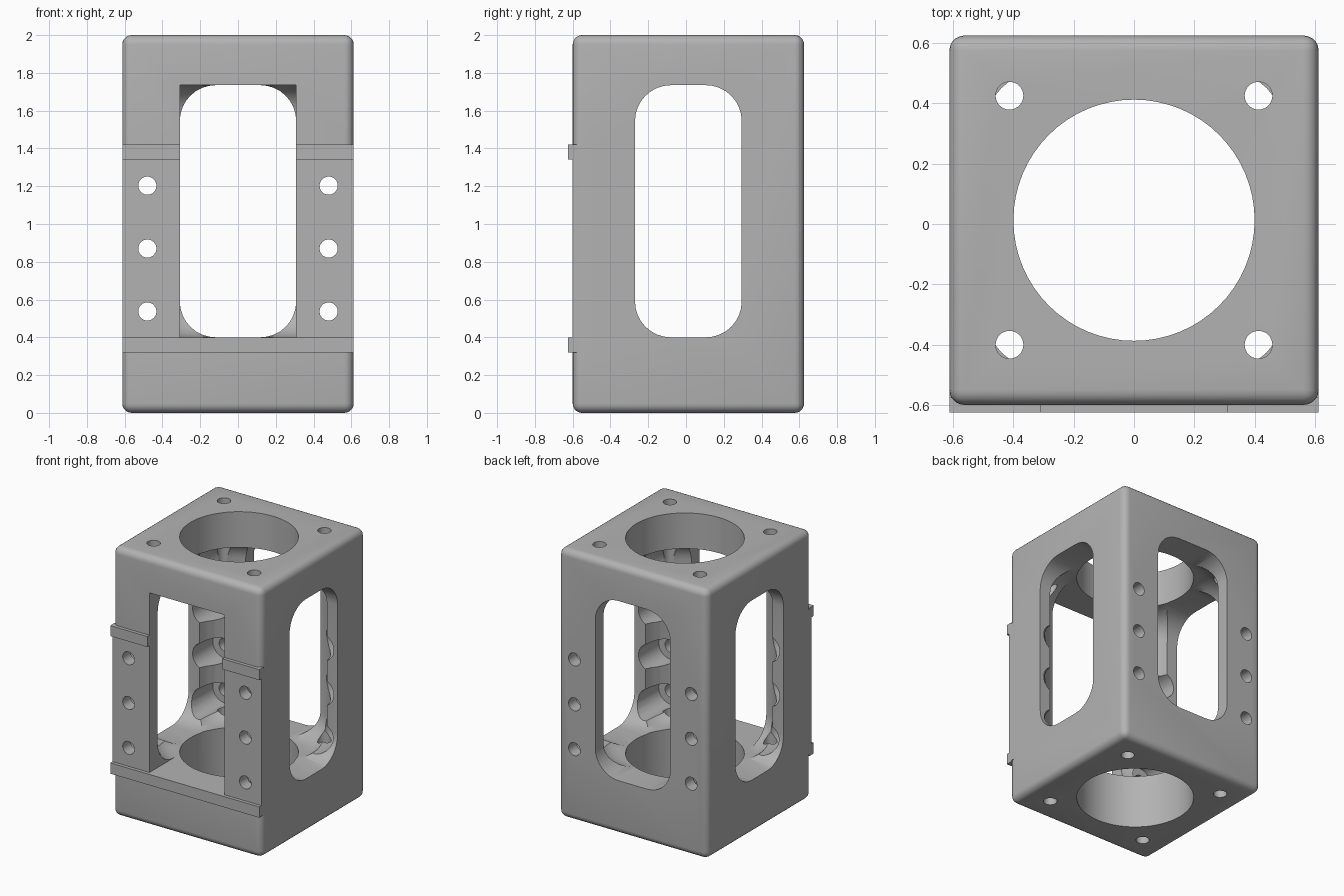
import bpy, bmesh, math
from mathutils import Matrix

old = bpy.data.objects.get("Cube")
if old:
    bpy.data.objects.remove(old, do_unlink=True)

CY = 0.0125            # centre of the body in y
FLOOR, CEIL = 0.4, 1.735

grey = bpy.data.materials.new("plain grey")
grey.use_nodes = True
grey.diffuse_color = (0.45, 0.45, 0.45, 1)
grey.node_tree.nodes["Principled BSDF"].inputs["Base Color"].default_value = (0.45, 0.45, 0.45, 1)


def make(name, bm):
    bmesh.ops.recalc_face_normals(bm, faces=bm.faces)
    mesh = bpy.data.meshes.new(name)
    bm.to_mesh(mesh)
    bm.free()
    mesh.materials.append(grey)
    ob = bpy.data.objects.new(name, mesh)
    bpy.context.collection.objects.link(ob)
    return ob


def box(name, x, y, z, bevel=0):
    bm = bmesh.new()
    bmesh.ops.create_cube(bm, size=1)
    for v in bm.verts:
        v.co = [lo + (c + 0.5) * (hi - lo) for c, (lo, hi) in zip(v.co, (x, y, z))]
    if bevel:
        bmesh.ops.bevel(bm, geom=bm.edges[:], offset=bevel, segments=5,
                        profile=0.5, affect='EDGES')
    return make(name, bm)


def cylinder(name, centre, radius, length, axis='Z', sides=32):
    bm = bmesh.new()
    bmesh.ops.create_cone(bm, cap_ends=True, segments=sides, radius1=radius,
                          radius2=radius, depth=length)
    turn = Matrix.Rotation(math.pi / 2, 4, 'X') if axis == 'Y' else Matrix()
    bmesh.ops.transform(bm, matrix=Matrix.Translation(centre) @ turn, verts=bm.verts)
    return make(name, bm)


def rounded(half_a, half_b, r, steps=8):
    """Outline of a rounded rectangle."""
    pts = []
    for q, (sa, sb) in enumerate(((1, 1), (-1, 1), (-1, -1), (1, -1))):
        for i in range(steps + 1):
            t = math.pi / 2 * (q + i / steps)
            pts.append((sa * (half_a - r) + r * math.cos(t),
                        sb * (half_b - r) + r * math.sin(t)))
    return pts


def loft(name, rings):
    bm = bmesh.new()
    loops = [[bm.verts.new(p) for p in ring] for ring in rings]
    for a, b in zip(loops, loops[1:]):
        for i in range(len(a)):
            j = (i + 1) % len(a)
            bm.faces.new((a[i], a[j], b[j], b[i]))
    bm.faces.new(loops[0])
    bm.faces.new(loops[-1])
    return make(name, bm)


def combine(target, tool, operation):
    mod = target.modifiers.new("combine", 'BOOLEAN')
    mod.operation, mod.solver, mod.object = operation, 'EXACT', tool
    bpy.context.view_layer.objects.active = target
    bpy.ops.object.modifier_apply(modifier=mod.name)
    bpy.data.objects.remove(tool, do_unlink=True)


# Rounded outer block with a square-edged mounting face and two rails
frame = box("frame", (-0.6125, 0.6125), (-0.6, 0.625), (0, 2), 0.05)
W = (-0.6125, 0.6125)
combine(frame, box("mounting_face", W, (-0.6, -0.5), (0.33, 1.41)), 'UNION')
for z in ((0.32, FLOOR), (1.342, 1.42)):
    combine(frame, box("rail", W, (-0.625, -0.575), z), 'UNION')

# Hollow inside, with rounded corners and filleted floor and ceiling
fillet, half, corner = 0.18, 0.53, 0.31
levels = []
for i in range(9):
    t = math.pi / 2 * i / 8
    levels.append((fillet * (1 - math.sin(t)), fillet * (1 - math.cos(t))))
levels = [(d, FLOOR + h) for d, h in levels] + [(d, CEIL - h) for d, h in reversed(levels)]
cavity = loft("cavity", [[(x, y + CY, z) for x, y in rounded(half - d, half - d, corner - d)]
                         for d, z in levels])
combine(frame, cavity, 'DIFFERENCE')

# Windows: rounded through the sides and the back, square at the front
mid, tall = (FLOOR + CEIL) / 2, (CEIL - FLOOR) / 2
side = rounded(0.2825, tall, 0.19)
combine(frame, loft("side_window", [[(x, a + CY, b + mid) for a, b in side]
                                    for x in (-0.8, 0.8)]), 'DIFFERENCE')
back = rounded(0.308, tall, 0.19)
combine(frame, loft("back_window", [[(a, y, b + mid) for a, b in back]
                                    for y in (-0.3, 0.8)]), 'DIFFERENCE')
combine(frame, box("front_window", (-0.308, 0.308), (-0.8, -0.27), (FLOOR, CEIL)), 'DIFFERENCE')

# Large vertical bore
combine(frame, cylinder("bore", (0, CY, 1), 0.4, 2.4, sides=64), 'DIFFERENCE')

for sx in (-1, 1):
    # Corner screw holes in the top and bottom plates
    for sy in (-1, 1):
        for z in (0.2, 1.8):
            combine(frame, cylinder("corner_hole", (sx * 0.413, CY + sy * 0.413, z),
                                    0.046, 0.6), 'DIFFERENCE')
    # Horizontal screw holes with wider pockets on the inside
    for z in (0.537, 0.87, 1.203):
        combine(frame, cylinder("screw_hole", (sx * 0.48, 0, z), 0.048, 1.6, 'Y'), 'DIFFERENCE')
        combine(frame, cylinder("screw_pocket", (sx * 0.48, CY, z), 0.1, 1.04, 'Y'), 'DIFFERENCE')

bpy.ops.object.select_all(action='DESELECT')
frame.select_set(True)
bpy.context.view_layer.objects.active = frame
bpy.ops.object.shade_smooth_by_angle(angle=math.radians(30))
